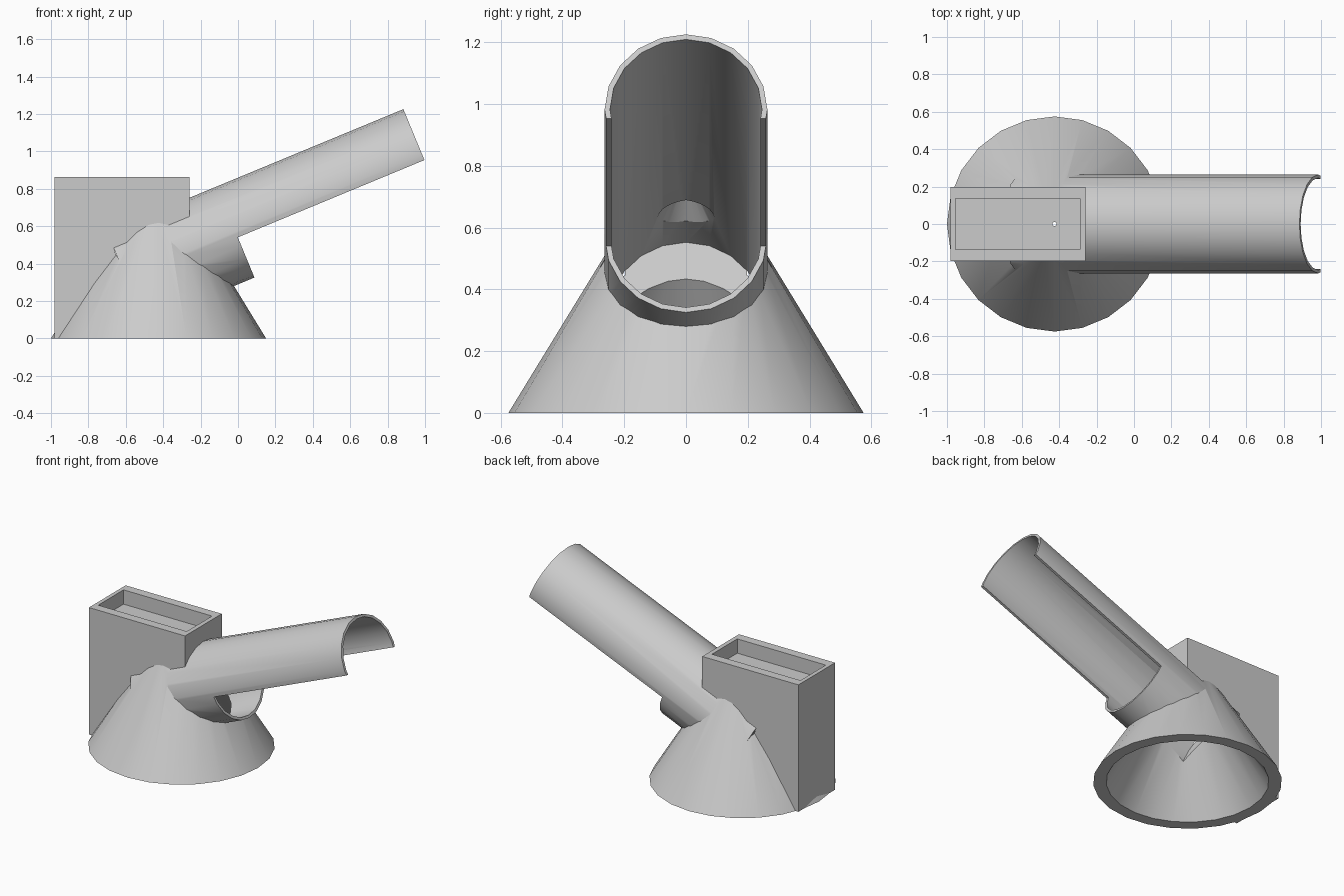
import bpy
import math
from mathutils import Vector, Matrix

old = bpy.data.objects.get("Cube")
if old:
    bpy.data.objects.remove(old, do_unlink=True)

grey = bpy.data.materials.new("plain grey")
grey.use_nodes = True
colour = (0.6, 0.6, 0.6, 1)
grey.diffuse_color = colour
grey.node_tree.nodes["Principled BSDF"].inputs["Base Color"].default_value = colour

TILT = math.radians(22.5)
along = Vector((math.cos(TILT), 0, math.sin(TILT)))
tube_end = Vector((0.985, 0, 0.982))
tube_length = 1.715
CONE_X = -0.425


def finish(name):
    ob = bpy.context.object
    ob.name = ob.data.name = name
    ob.data.materials.append(grey)
    return ob


def cone(name, radius, height, z=0.0):
    bpy.ops.mesh.primitive_cone_add(vertices=24, radius1=radius, radius2=0, depth=height,
                                    location=(CONE_X, 0, z + height / 2))
    return finish(name)


def box(name, x0, x1, y, z0, z1):
    bpy.ops.mesh.primitive_cube_add(size=1, location=((x0 + x1) / 2, 0, (z0 + z1) / 2))
    bpy.context.object.scale = (x1 - x0, 2 * y, z1 - z0)
    return finish(name)


def tilted_cylinder(name, radius, start, end):
    """Cylinder on the tube axis, distances measured back from the muzzle."""
    bpy.ops.mesh.primitive_cylinder_add(
        vertices=20, radius=radius, depth=start - end,
        location=tube_end - along * (start + end) / 2,
        rotation=(0, math.pi / 2 - TILT, 0))
    return finish(name)


def combine(target, other, operation):
    mod = target.modifiers.new(other.name, 'BOOLEAN')
    mod.operation = operation
    mod.solver = 'EXACT'
    mod.object = other
    bpy.context.view_layer.objects.active = target
    bpy.ops.object.modifier_apply(modifier=mod.name)
    bpy.data.objects.remove(other, do_unlink=True)


# Solid masses: conical base, hopper block and sloping tube
body = cone("cone_base_with_hopper_and_tube", 0.575, 0.94)
combine(body, box("hopper_block", -0.982, -0.26, 0.197, 0, 0.862), 'UNION')
combine(body, tilted_cylinder("sloping_tube", 0.2635, tube_length, 0), 'UNION')

# Hollows: base cavity, tube bore and hopper tray
combine(body, cone("base_cavity", 0.497, 0.785, -0.002), 'DIFFERENCE')
combine(body, tilted_cylinder("tube_bore", 0.246, tube_length + 0.002, -0.1), 'DIFFERENCE')
combine(body, box("hopper_tray", -0.955, -0.29, 0.136, 0.765, 1.1), 'DIFFERENCE')

# Cut away the underside of the outer tube to leave an open chute
cut_length, cut_depth, lip = 1.08, 0.5, 0.031
cutter = box("chute_cut", -cut_length, 0.2, 0.4, -cut_depth, -lip)
cutter.matrix_world = (Matrix.Translation(tube_end) @ Matrix.Rotation(-TILT, 4, 'Y')
                       @ cutter.matrix_basis)
combine(body, cutter, 'DIFFERENCE')

bpy.ops.object.select_all(action='DESELECT')
body.select_set(True)
bpy.context.view_layer.objects.active = body
bpy.ops.object.shade_smooth_by_angle(angle=math.radians(30))
